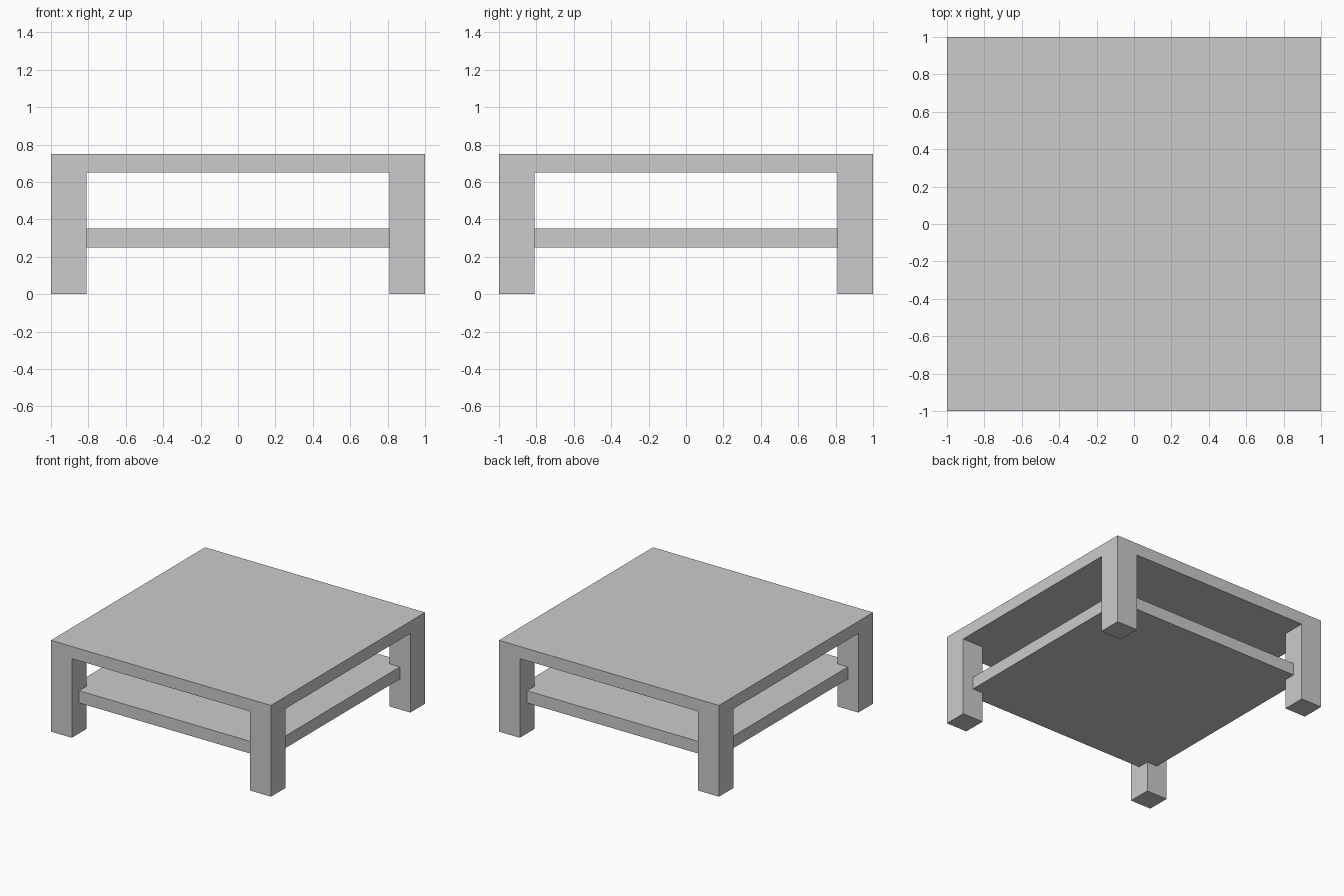
import bpy

if "Cube" in bpy.data.objects:
    bpy.data.objects.remove(bpy.data.objects["Cube"])

LEG = 0.19           # leg thickness
LEG_POS = 1 - LEG / 2


def box(name, size, center):
    bpy.ops.mesh.primitive_cube_add(size=1, location=center)
    obj = bpy.context.object
    obj.name = name
    obj.scale = size
    bpy.ops.object.transform_apply(location=False, rotation=False, scale=True)
    return obj


# Table top
box("table_top", (2, 2, 0.10), (0, 0, 0.70))

# Lower shelf, its corners let into the middle of the legs
box("lower_shelf", (2 * LEG_POS, 2 * LEG_POS, 0.10), (0, 0, 0.30))

# Square legs, flush with the corners of the top
for y_name, y in (("front", -1), ("back", 1)):
    for x_name, x in (("left", -1), ("right", 1)):
        box(f"{y_name}_{x_name}_leg", (LEG, LEG, 0.65),
            (x * LEG_POS, y * LEG_POS, 0.325))
